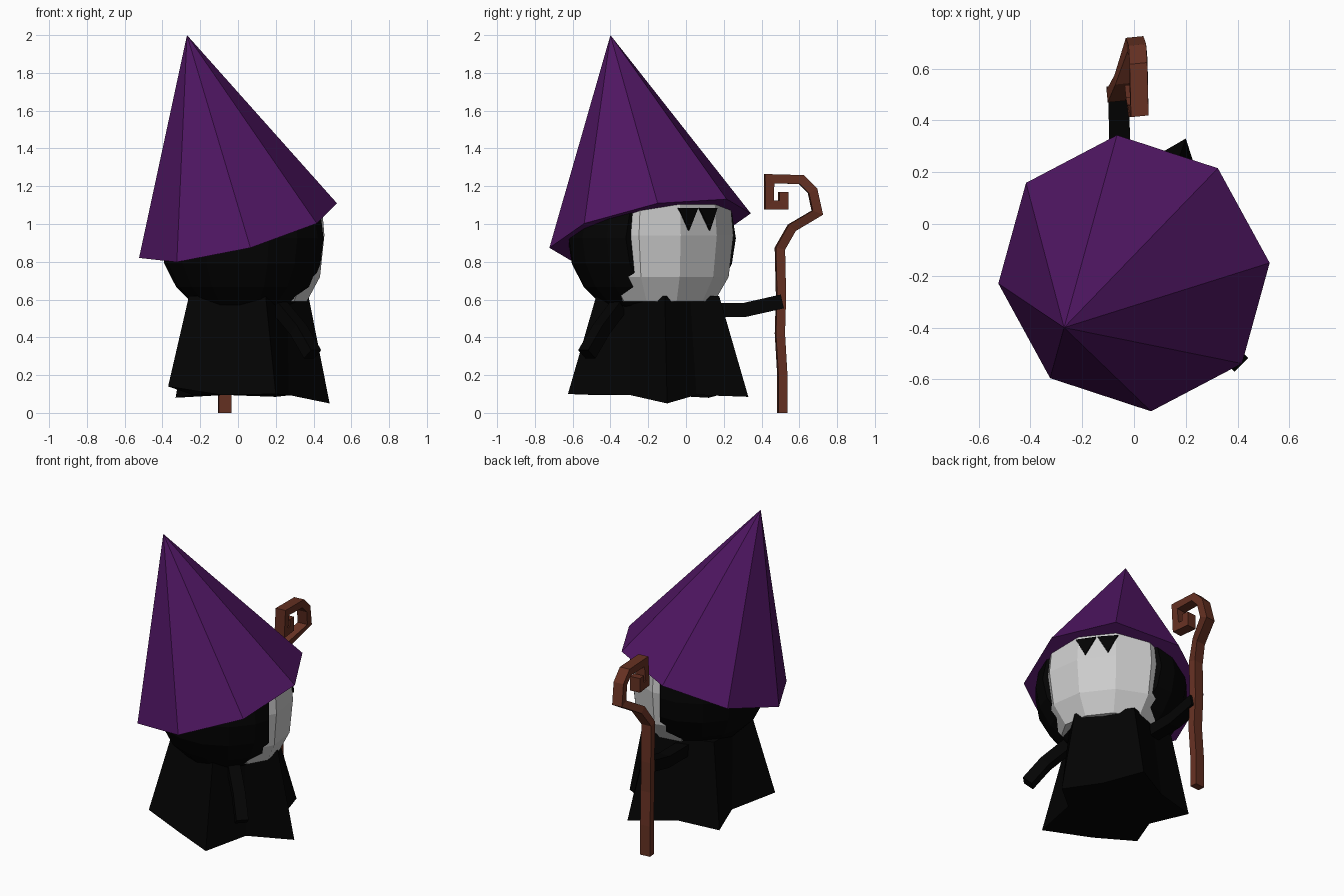
import bpy, bmesh, math
from mathutils import Vector, Matrix

if "Cube" in bpy.data.objects:
    bpy.data.objects.remove(bpy.data.objects["Cube"])

YAW = math.atan2(0.61, 0.79)          # direction the head looks
HEAD = Vector((0.03, -0.18, 0.0))
FRAME = Matrix.Translation(HEAD) @ Matrix.Rotation(YAW, 4, 'Z')


def material(name, rgb):
    m = bpy.data.materials.new(name)
    m.diffuse_color = (*rgb, 1)
    m.use_nodes = True
    m.node_tree.nodes["Principled BSDF"].inputs["Base Color"].default_value = m.diffuse_color
    return m


BLACK = material("black_cloth", (0.001, 0.001, 0.001))
PURPLE = material("purple_felt", (0.08, 0.008, 0.125))
WOOD = material("wood", (0.13, 0.03, 0.016))
PALE = material("pale", (0.6, 0.6, 0.6))


def finish(name, bm, mat):
    bmesh.ops.recalc_face_normals(bm, faces=bm.faces)
    me = bpy.data.meshes.new(name)
    bm.to_mesh(me)
    bm.free()
    me.materials.append(mat)
    ob = bpy.data.objects.new(name, me)
    bpy.context.collection.objects.link(ob)
    return ob


def loft(name, rings, mat):
    """Closed skin over a list of equal-length point rings."""
    bm = bmesh.new()
    vs = [[bm.verts.new(p) for p in r] for r in rings]
    n = len(vs[0])
    for a, b in zip(vs, vs[1:]):
        for i in range(n):
            j = (i + 1) % n
            bm.faces.new((a[i], a[j], b[j], b[i]))
    bm.faces.new(vs[0])
    bm.faces.new(vs[-1])
    return finish(name, bm, mat)


def sweep(name, path, side, wide, thick, mat):
    """Rectangular bar with mitred corners along a path."""
    pts = [Vector(p) for p in path]
    side = Vector(side).normalized()
    rings = []
    for i, p in enumerate(pts):
        d0 = (p - pts[max(i - 1, 0)]).normalized()
        d1 = (pts[min(i + 1, len(pts) - 1)] - p).normalized()
        t = (d0 + d1).normalized()
        nrm = t.cross(side).normalized()
        bend = max(0.7, t.dot(d0 if d0.length else d1))
        a, b = side * wide / 2, nrm * thick / 2 / bend
        rings.append([p + a + b, p - a + b, p - a - b, p + a - b])
    return loft(name, rings, mat)


# Hat: eight-sided cone tilted back
apex, base = Vector((-0.27, -0.40, 2.0)), Vector((0, -0.19, 0.965))
axis = apex - base
u = (Vector((0.525, -0.15, 1.11)) - base).normalized()
v = axis.normalized().cross(u).normalized()
bm = bmesh.new()
rim = [bm.verts.new(base + 0.545 * (math.cos(k * math.pi / 4) * u
                                    + math.sin(k * math.pi / 4) * v)) for k in range(8)]
tip = bm.verts.new(apex)
for k in range(8):
    bm.faces.new((rim[k], rim[(k + 1) % 8], tip))
bm.faces.new(rim)
finish("hat", bm, PURPLE)

# Hood: sphere sliced open towards the face
bm = bmesh.new()
bmesh.ops.create_uvsphere(bm, u_segments=16, v_segments=10, radius=1)
bmesh.ops.transform(bm, verts=bm.verts, matrix=Matrix.Translation((0, 0, 0.925))
                    @ Matrix.Diagonal((0.43, 0.465, 0.44, 1)))
bmesh.ops.bisect_plane(bm, geom=bm.verts[:] + bm.edges[:] + bm.faces[:],
                       plane_co=(0.25, 0, 0), plane_no=(1, 0, 0), clear_outer=True)
bmesh.ops.holes_fill(bm, edges=[e for e in bm.edges if e.is_boundary])
bmesh.ops.transform(bm, matrix=FRAME, verts=bm.verts)
finish("hood", bm, BLACK)

# Face: coarse bulging mask in the hood opening
rings = []
for z, f in ((0.59, 0.72), (0.72, 0.93), (0.94, 1.0), (1.1, 0.96), (1.2, 0.8)):
    rings.append([FRAME @ Vector((0.12 + 0.3 * f * math.cos(a), 0.39 * f * math.sin(a), z))
                  for a in (math.radians(18 + 36 * k) for k in range(10))])
loft("face", rings, PALE)

# Eyes: downward triangles
for label, s in (("left_eye", 1), ("right_eye", -1)):
    outer = [(0.408, 0.005 * s, 1.085), (0.4, 0.13 * s, 1.085), (0.414, 0.07 * s, 0.965)]
    loft(label, [[FRAME @ Vector((x - d, y, z)) for x, y, z in outer]
                 for d in (0.1, 0)], BLACK)

# Robe: five-pointed flared hem, with folds between the points
tips = [Vector(p) for p in ((0.485, -0.1, 0.05), (0.2, 0.33, 0.085), (-0.33, 0.12, 0.08),
                            (-0.37, -0.41, 0.14), (0.2, -0.625, 0.1))]
folds = [0.33, 0.34, 0.27, 0.36, 0.28]
mid = Vector((0.03, -0.15, 0))
top, hem = [], []
for k in range(5):
    p, q = tips[k], tips[(k + 1) % 5]
    d = Vector((p.x, p.y, 0)) - mid
    e = (Vector((q.x, q.y, 0)) - mid).normalized() + d.normalized()
    e.normalize()
    top += [mid + d.normalized() * 0.345 + Vector((0, 0, 0.62)),
            mid + e * 0.275 + Vector((0, 0, 0.62))]
    hem += [p, mid + e * folds[k] + Vector((0, 0, 0.095))]
loft("robe", [top, hem], BLACK)

# Arms
sweep("staff_arm", [(-0.055, 0.1, 0.545), (-0.055, 0.31, 0.545), (-0.06, 0.51, 0.59)],
      (1, 0, 0), 0.08, 0.075, BLACK)
sweep("free_arm", [(0.22, -0.36, 0.56), (0.32, -0.45, 0.44), (0.395, -0.525, 0.31)],
      (0.7, 0.7, 0), 0.075, 0.07, BLACK)

# Staff with square spiral crook
sweep("staff", [(-0.07, 0.51, 0), (-0.07, 0.51, 0.2), (-0.065, 0.497, 0.42),
                (-0.07, 0.503, 0.62), (-0.07, 0.497, 0.87), (-0.04, 0.56, 0.98),
                (0.005, 0.695, 1.06), (0.015, 0.67, 1.175), (0.018, 0.61, 1.235),
                (0.02, 0.44, 1.24), (0.01, 0.44, 1.1), (0.0, 0.515, 1.1),
                (0.0, 0.515, 1.17)],
      (1, 0.1, 0), 0.068, 0.048, WOOD)
